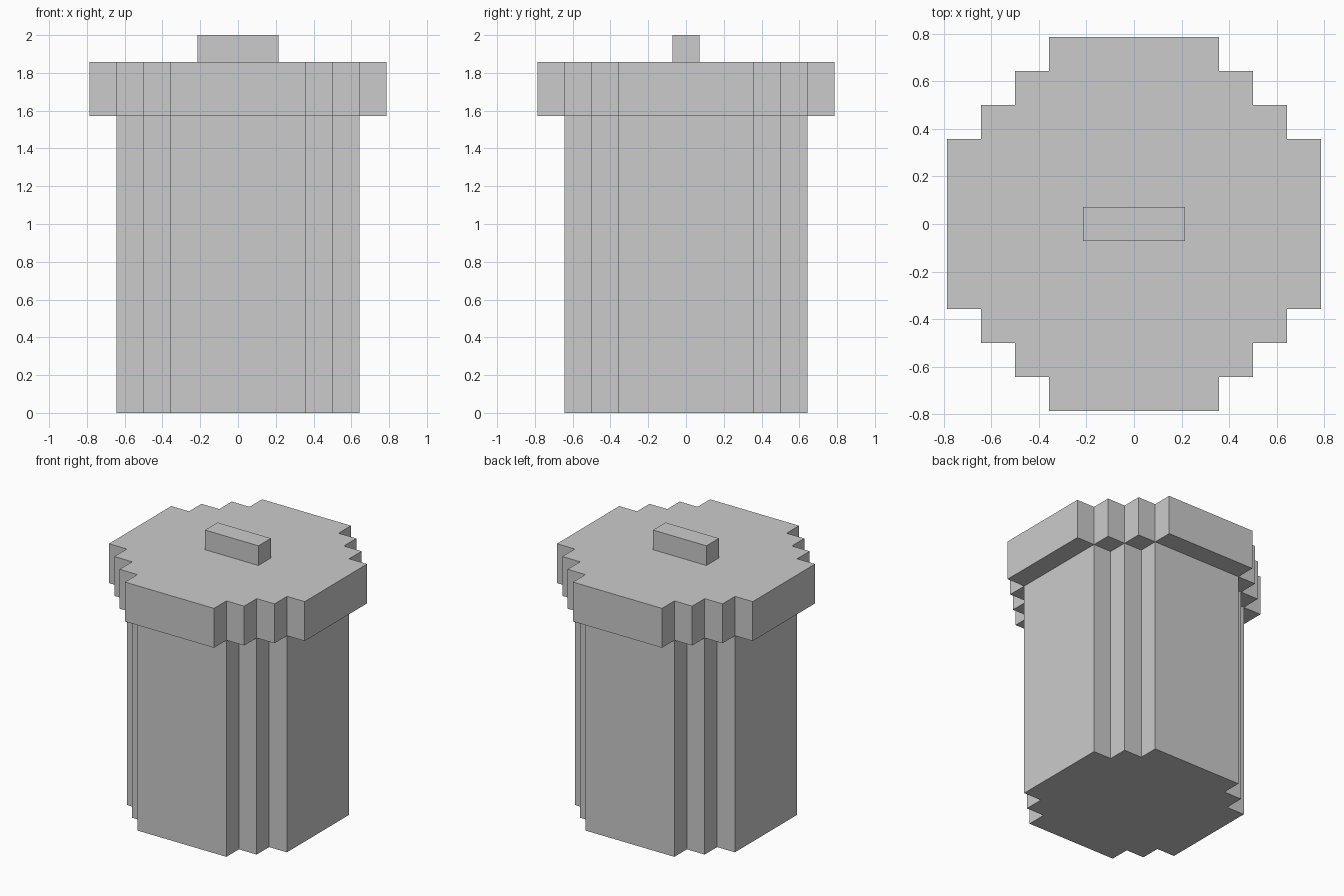
import bpy
import bmesh

if "Cube" in bpy.data.objects:
    bpy.data.objects.remove(bpy.data.objects["Cube"])

U = 2 / 14  # one block


def stepped_outline(half, flat=2.5):
    """Rounded-square outline with one-block stair steps in each corner."""
    corner = [(half, flat)]
    x, y = half, flat
    while x > flat:
        x -= 1
        corner.append((x, y))
        y += 1
        corner.append((x, y))
    outline = []
    for _ in range(4):
        outline += corner
        corner = [(-b, a) for a, b in corner]
    return outline


def extrude_part(name, outline, z0, z1):
    bm = bmesh.new()
    base = bm.faces.new([bm.verts.new((x * U, y * U, z0 * U)) for x, y in outline])
    result = bmesh.ops.extrude_face_region(bm, geom=[base], use_keep_orig=True)
    top = [g for g in result["geom"] if isinstance(g, bmesh.types.BMVert)]
    bmesh.ops.translate(bm, verts=top, vec=(0, 0, (z1 - z0) * U))
    bmesh.ops.recalc_face_normals(bm, faces=bm.faces)
    mesh = bpy.data.meshes.new(name)
    bm.to_mesh(mesh)
    bm.free()
    obj = bpy.data.objects.new(name, mesh)
    bpy.context.collection.objects.link(obj)
    return obj


# Bin body, overhanging lid and lid handle
extrude_part("body", stepped_outline(4.5), 0, 11)
extrude_part("lid", stepped_outline(5.5), 11, 13)
extrude_part("handle", [(-1.5, -0.5), (1.5, -0.5), (1.5, 0.5), (-1.5, 0.5)], 13, 14)
